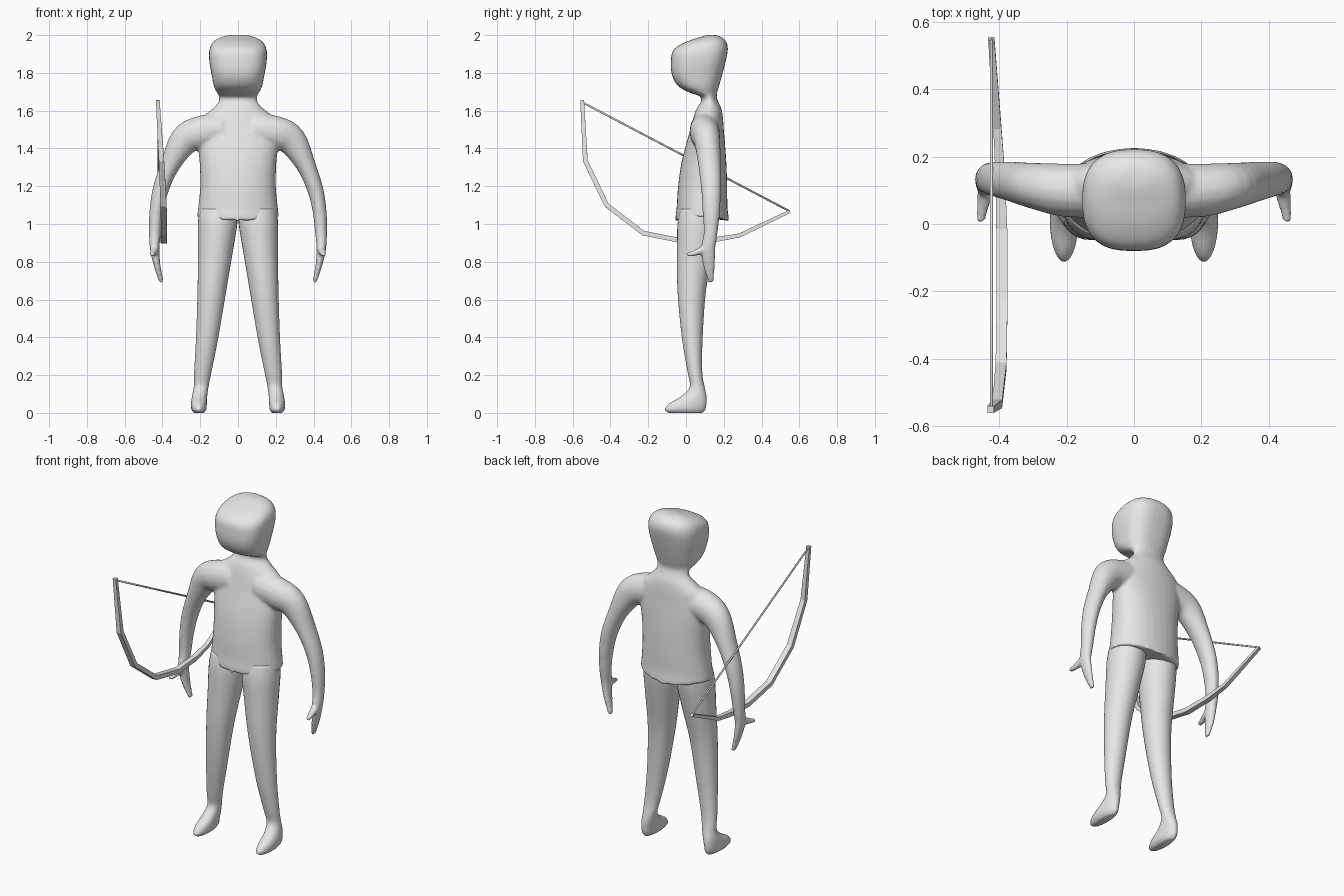
import bpy, bmesh
from math import cos, sin, pi, copysign
from mathutils import Vector

cube = bpy.data.objects.get("Cube")
if cube:
    bpy.data.objects.remove(cube, do_unlink=True)

grey = bpy.data.materials.new("plain_grey")
grey.use_nodes = True
grey.diffuse_color = (0.8, 0.8, 0.8, 1)
grey.node_tree.nodes["Principled BSDF"].inputs["Base Color"].default_value = (0.8, 0.8, 0.8, 1)


def resample(stations, steps):
    """Catmull-Rom curve through tuples of numbers."""
    out = []
    last = len(stations) - 1
    for i in range(last):
        a, b = stations[max(i - 1, 0)], stations[i]
        c, d = stations[i + 1], stations[min(i + 2, last)]
        for k in range(steps):
            t = k / steps
            out.append(tuple(
                q + t / 2 * (r - p + t * (2 * p - 5 * q + 4 * r - s + t * (3 * (q - r) + s - p)))
                for p, q, r, s in zip(a, b, c, d)))
    out.append(stations[last])
    return out


def skin_rings(bm, rings):
    """Bridge a list of point rings and cap both ends."""
    loops = [[bm.verts.new(p) for p in ring] for ring in rings]
    n = len(loops[0])
    for a, b in zip(loops, loops[1:]):
        for i in range(n):
            j = (i + 1) % n
            bm.faces.new((a[i], a[j], b[j], b[i]))
    bm.faces.new(loops[0])
    bm.faces.new(loops[-1])


def level_loft(bm, stations, side=1, steps=4, n=32, dip=None):
    """Stations: height, centre x, half width, front y, back y, corner power."""
    rings = []
    for z, cx, rx, front, back, power in resample(stations, steps):
        ring = []
        for i in range(n):
            c, s = cos(2 * pi * i / n), sin(2 * pi * i / n)
            c = copysign(abs(c) ** power, c)
            s = copysign(abs(s) ** power, s)
            height = z + (dip(z, c) if dip else 0)
            ring.append((side * (cx + rx * c), (front + back) / 2 + (back - front) / 2 * s, height))
        rings.append(ring)
    skin_rings(bm, rings)


def path_loft(bm, stations, ref, side=1, n=16, turn=0):
    """Stations: x, y, z, half size across, half size along ref."""
    pts = [Vector(s[:3]) for s in stations]
    rings = []
    for i, (p, s) in enumerate(zip(pts, stations)):
        t = (pts[min(i + 1, len(pts) - 1)] - pts[max(i - 1, 0)]).normalized()
        u = t.cross(ref).normalized()
        v = u.cross(t)
        ring = []
        for k in range(n):
            a = 2 * pi * k / n + turn
            q = p + u * s[3] * cos(a) + v * s[4] * sin(a)
            ring.append((side * q.x, q.y, q.z))
        rings.append(ring)
    skin_rings(bm, rings)


def finish(name, bm, smooth=True):
    bmesh.ops.recalc_face_normals(bm, faces=bm.faces)
    mesh = bpy.data.meshes.new(name)
    bm.to_mesh(mesh)
    bm.free()
    mesh.materials.append(grey)
    for f in mesh.polygons:
        f.use_smooth = smooth
    ob = bpy.data.objects.new(name, mesh)
    bpy.context.collection.objects.link(ob)
    return ob


# Upper body: torso and head in one loft, hem dipping at the middle
bm = bmesh.new()
torso = [
    (1.04, 0, .217, -.058, .228, 1), (1.08, 0, .212, -.05, .22, .95),
    (1.2, 0, .2, -.042, .218, .9), (1.32, 0, .203, -.025, .214, .9),
    (1.42, 0, .213, 0, .207, .9), (1.5, 0, .215, .022, .2, .95),
    (1.56, 0, .195, .038, .196, 1), (1.61, 0, .135, .055, .188, 1),
    (1.645, 0, .105, .078, .172, 1), (1.675, 0, .102, .075, .162, 1),
    (1.695, 0, .112, .02, .165, .9), (1.73, 0, .128, -.042, .175, .8),
    (1.79, 0, .14, -.075, .192, .75), (1.86, 0, .152, -.08, .21, .75),
    (1.92, 0, .152, -.068, .222, .78), (1.96, 0, .135, -.01, .216, .85),
    (1.985, 0, .1, .06, .195, .95), (2.0, 0, .05, .11, .165, 1),
]
level_loft(bm, torso, dip=lambda z, c: -.03 * (1 - abs(c)) if z < 1.05 else 0)

# Arms with mitten hands and thumbs
arm = [
    (.08, .10, 1.5, .09, .08), (.2, .1, 1.482, .09, .08), (.285, .112, 1.44, .08, .07),
    (.36, .125, 1.31, .052, .06), (.41, .133, 1.18, .043, .053), (.433, .134, 1.06, .037, .046),
    (.44, .13, .95, .032, .037), (.441, .118, .87, .026, .038),
    (.428, .122, .78, .018, .032), (.404, .133, .69, .012, .015),
]
thumb = [(.44, .13, .89, .02, .022), (.443, .08, .86, .02, .022),
         (.45, .04, .845, .016, .017), (.455, .005, .838, .012, .013)]
for side in (1, -1):
    path_loft(bm, resample(arm, 4), Vector((0, 1, 0)), side)
    path_loft(bm, resample(thumb, 3), Vector((1, 0, 0)), side)
body = finish("upper_body", bm)
fuse = body.modifiers.new("fuse", 'REMESH')
fuse.mode = 'VOXEL'
fuse.voxel_size = 0.008
fuse.use_smooth_shade = True
soften = body.modifiers.new("soften", 'SMOOTH')
soften.factor = 0.5
soften.iterations = 10

# Legs running down into rounded feet
leg = [
    (1.08, .105, .098, -.03, .175, 1), (1.0, .108, .104, -.045, .172, 1),
    (.85, .12, .092, -.047, .145, 1), (.65, .138, .076, -.045, .106, 1),
    (.4, .163, .059, -.022, .088, 1), (.22, .186, .046, .008, .086, 1),
    (.14, .195, .039, .02, .098, 1), (.09, .203, .04, -.022, .108, 1),
    (.05, .207, .042, -.088, .108, 1), (.018, .207, .039, -.112, .102, 1),
    (0, .207, .026, -.092, .085, 1),
]
for side, name in ((1, "left_leg"), (-1, "right_leg")):
    bm = bmesh.new()
    level_loft(bm, leg, side)
    finish(name, bm)

# Bow: square-section faceted limb
bm = bmesh.new()
limb = [
    (-.425, -.55, 1.655, .014, .014), (-.405, -.533, 1.335, .018, .02),
    (-.394, -.42, 1.1, .018, .023), (-.391, -.227, .952, .018, .023),
    (-.392, -.016, .91, .018, .023), (-.397, .153, .917, .018, .02),
    (-.405, .285, .94, .015, .017), (-.423, .55, 1.067, .012, .013),
]
path_loft(bm, limb, Vector((1, 0, 0)), n=4, turn=pi / 4)
finish("bow_limb", bm, False)

# Bow string between the tips
bm = bmesh.new()
string = [(-.423, -.55, 1.645, .005, .005), (-.423, .548, 1.068, .005, .005)]
path_loft(bm, string, Vector((1, 0, 0)), n=6)
finish("bow_string", bm)
